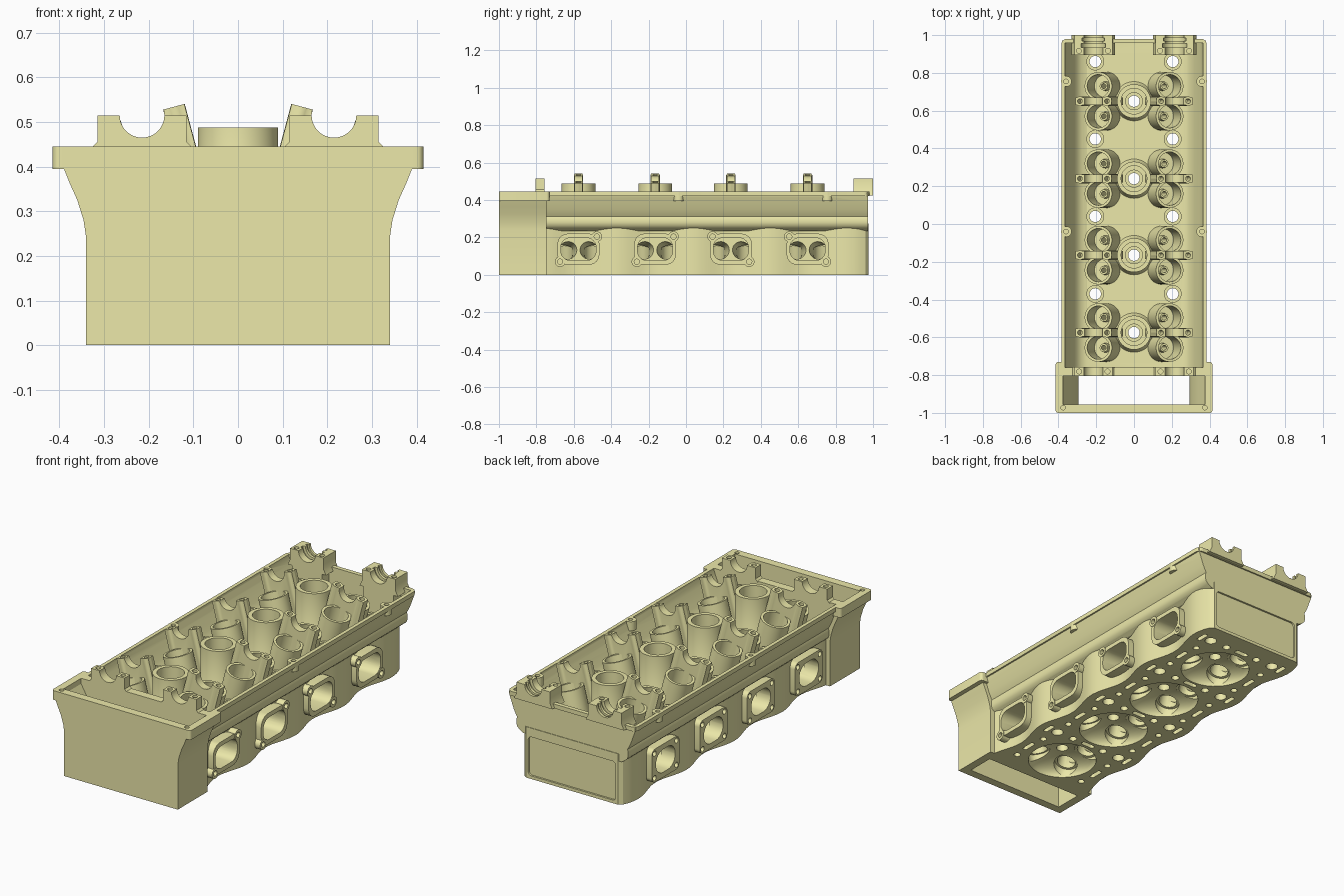
import bpy, bmesh, math
from mathutils import Vector, Matrix

if "Cube" in bpy.data.objects:
    bpy.data.objects.remove(bpy.data.objects["Cube"])

mat = bpy.data.materials.new("casting_yellow")
mat.diffuse_color = (0.84, 0.81, 0.40, 1)
mat.use_nodes = True
mat.node_tree.nodes["Principled BSDF"].inputs["Base Color"].default_value = mat.diffuse_color
TILT = math.radians(15)
CYL = [-0.575, -0.165, 0.24, 0.65]      # cylinder centres along y
BOLT = [-0.37, 0.04, 0.45, 0.86]        # head bolt rows
CAM = (0.215, 0.515)                    # cam axis in x, z


def make(bm, name):
    bmesh.ops.recalc_face_normals(bm, faces=bm.faces)
    me = bpy.data.meshes.new(name)
    bm.to_mesh(me)
    bm.free()
    ob = bpy.data.objects.new(name, me)
    bpy.context.scene.collection.objects.link(ob)
    return ob


def prism(pts, axis, a, b, name="piece"):
    put = {"x": lambda u, v, w: (w, u, v), "y": lambda u, v, w: (u, w, v),
           "z": lambda u, v, w: (u, v, w)}[axis]
    bm = bmesh.new()
    lo = [bm.verts.new(put(u, v, a)) for u, v in pts]
    hi = [bm.verts.new(put(u, v, b)) for u, v in pts]
    bm.faces.new(lo)
    bm.faces.new(hi[::-1])
    n = len(pts)
    for i in range(n):
        bm.faces.new((lo[i], lo[(i + 1) % n], hi[(i + 1) % n], hi[i]))
    return make(bm, name)


def cyl(p, q, r, r2=None, seg=32):
    p, q = Vector(p), Vector(q)
    rot = (q - p).to_track_quat("Z", "Y").to_matrix().to_4x4()
    bm = bmesh.new()
    bmesh.ops.create_cone(bm, cap_ends=True, segments=seg, radius1=r, radius2=r2 or r,
                          depth=(q - p).length, matrix=Matrix.Translation((p + q) / 2) @ rot)
    return make(bm, "piece")


def dome(c, size):
    bm = bmesh.new()
    bmesh.ops.create_uvsphere(bm, u_segments=40, v_segments=20, radius=1,
                              matrix=Matrix.Translation(c) @ Matrix.Diagonal((*size, 1)))
    return make(bm, "piece")


def rrect(cu, cv, hu, hv, r, n=6):
    pts = []
    for k, (su, sv) in enumerate([(1, 1), (-1, 1), (-1, -1), (1, -1)]):
        for i in range(n + 1):
            t = (k + i / n) * math.pi / 2
            pts.append((cu + su * (hu - r) + r * math.cos(t), cv + sv * (hv - r) + r * math.sin(t)))
    return pts


def sym(half):
    return half + [(-u, v) for u, v in reversed(half)]


def boolean(target, parts, op):
    col = bpy.data.collections.new("cutters")
    bpy.context.scene.collection.children.link(col)
    for p in parts:
        bpy.context.scene.collection.objects.unlink(p)
        col.objects.link(p)
        p.hide_render = True
    m = target.modifiers.new("bool", "BOOLEAN")
    m.operation, m.solver, m.operand_type, m.collection = op, "MANIFOLD", "COLLECTION", col
    bpy.context.view_layer.objects.active = target
    bpy.ops.object.modifier_apply(modifier=m.name)
    for p in parts:
        bpy.data.objects.remove(p)
    bpy.data.collections.remove(col)


def axis_pt(s, y, u, w):
    """Point in the tilted valve frame: u across, w along the valve axis from the cam centre."""
    c, n = math.cos(TILT), math.sin(TILT)
    return (s * (CAM[0] + u * c + w * n), y, CAM[1] - u * n + w * c)


# Outer casting: timing case, wavy lower body, flared tray, rim lips
head = prism(sym([(0.34, 0), (0.34, 0.24), (0.346, 0.28), (0.36, 0.325), (0.378, 0.365), (0.39, 0.395),
                  (0.39, 0.445)]), "y", -1, -0.745, "cylinder_head")
wave = []
for i in range(65):
    y = -0.78 + 1.71 * i / 64
    wave.append((0.298 + 0.02 * math.cos(2 * math.pi * (y - 0.04) / 0.41), y))
wave += [(0.295, 0.96), (0.275, 0.975)]
solids = [
    prism(sym(wave), "z", 0, 0.275),
    prism(sym([(0.295, 0.235), (0.318, 0.25), (0.33, 0.262), (0.335, 0.28), (0.334, 0.30), (0.33, 0.312),
               (0.338, 0.325), (0.35, 0.35), (0.363, 0.385), (0.376, 0.42), (0.38, 0.44)]), "y", -0.78, 0.972),
    prism(rrect(0, 0.115, 0.385, 0.865, 0.03), "z", 0.422, 0.445),
    prism(rrect(0, -0.87, 0.415, 0.13, 0.015), "z", 0.432, 0.445)]
for s in (1, -1):
    solids.append(prism(rrect(s * 0.38, -0.865, 0.035, 0.135, 0.015), "z", 0.395, 0.445))
    for y in (-0.04, 0.755):
        solids.append(cyl((s * 0.358, y, 0.395), (s * 0.358, y, 0.445), 0.028))

# Port flanges: two diagonal ears on the right, four corners on the left
flange_holes = []
for i, c in enumerate(CYL):
    d = 1 if i < 2 else -1
    solids.append(prism(rrect(c, 0.137, 0.112, 0.083, 0.055), "x", 0.2, 0.333))
    solids.append(prism(rrect(c, 0.137, 0.118, 0.09, 0.03), "x", -0.2, -0.333))
    for e in (1, -1):
        y, z = c + e * d * 0.098, 0.137 + e * 0.067
        solids.append(cyl((0.2, y, z), (0.336, y, z), 0.028))
        flange_holes.append(cyl((0.29, y, z), (0.4, y, z), 0.014, seg=20))
        for f in (1, -1):
            y, z = c + e * 0.094, 0.137 + f * 0.066
            flange_holes.append(cyl((-0.29, y, z), (-0.4, y, z), 0.014, seg=20))
boolean(head, solids, "UNION")

# Open tray, timing chain well, rear panel recess
boolean(head, [
    prism(sym([(0.25, 0.27), (0.28, 0.28), (0.302, 0.30), (0.32, 0.33), (0.352, 0.40), (0.365, 0.435),
               (0.365, 0.6)]), "y", -0.76, 0.957),
    prism(sym([(0.295, -0.1), (0.295, 0.24), (0.305, 0.29), (0.34, 0.355), (0.375, 0.415), (0.375, 0.6)]),
          "y", -0.955, -0.805),
    prism(rrect(0, 0.122, 0.262, 0.105, 0.02), "y", 0.965, 1.1)], "DIFFERENCE")

# Towers inside the tray: spark plug tubes, lifter tubes, bolt and rim bosses
towers = []
for c in CYL:
    towers.append(cyl((0, c, 0.24), (0, c, 0.488), 0.09, seg=48))
    towers.append(cyl((0, c, 0.25), (0, c, 0.295), 0.115, 0.09, seg=48))
    for s in (1, -1):
        for e in (1, -1):
            towers.append(cyl(axis_pt(s, c + e * 0.08, 0, -0.265), axis_pt(s, c + e * 0.08, 0, -0.1), 0.075))
for s in (1, -1):
    for y in BOLT:
        towers.append(cyl((s * 0.205, y, 0.25), (s * 0.205, y, 0.30), 0.047))
    for y in (-0.04, 0.755):
        towers.append(cyl((s * 0.358, y, 0.395), (s * 0.358, y, 0.445), 0.028))
boolean(head, towers, "UNION")

# Bores: plug wells, chambers, valve seats, lifters, ports
cuts = flange_holes
for c in CYL:
    cuts += [cyl((0, c, 0.20), (0, c, 0.6), 0.068, seg=48), cyl((0, c, 0.13), (0, c, 0.3), 0.045),
             cyl((0, c, 0), (0, c, 0.3), 0.03), dome((0, c, 0), (0.175, 0.175, 0.075))]
    cuts.append(prism(rrect(c, 0.137, 0.094, 0.06, 0.05), "x", 0.2, 0.5))
    cuts.append(prism(rrect(c, 0.137, 0.082, 0.062, 0.06), "x", -0.5, -0.2))
    for s in (1, -1):
        for e in (1, -1):
            y = c + e * 0.08
            cuts += [cyl(axis_pt(s, y, 0, -0.25), axis_pt(s, y, 0, 0), 0.061),
                     cyl(axis_pt(s, y, 0, -0.35), axis_pt(s, y, 0, -0.2), 0.014, seg=16),
                     cyl(axis_pt(s, y, 0, -0.52), axis_pt(s, y, 0, -0.47), 0.06),
                     cyl(axis_pt(s, y, 0, -0.48), axis_pt(s, y, 0, -0.38), 0.047),
                     cyl((s * 0.24, c + e * 0.046, 0.137), (s * 0.105, y, 0.115), 0.046)]
# Head bolt holes, rim holes, coolant slots in the bottom deck
for s in (1, -1):
    for y in BOLT:
        cuts += [cyl((s * 0.205, y, -0.1), (s * 0.205, y, 0.5), 0.03),
                 cyl((s * 0.10, y, -0.1), (s * 0.10, y, 0.06), 0.02, seg=20),
                 prism(rrect(s * 0.262, y, 0.012, 0.035, 0.011), "z", -0.1, 0.05)]
    for c in CYL:
        cuts.append(prism(rrect(s * 0.225, c, 0.012, 0.04, 0.011), "z", -0.1, 0.05))
        for e in (1, -1):
            cuts.append(cyl((s * 0.215, c + e * 0.105, -0.1), (s * 0.215, c + e * 0.105, 0.05), 0.017, seg=20))
    for x, y in ((0.36, -0.04), (0.36, 0.755), (0.375, -0.972)):
        cuts.append(cyl((s * x, y, 0.40), (s * x, y, 0.5), 0.012, seg=20))
for y in BOLT:
    cuts.append(prism(rrect(0, y, 0.04, 0.013, 0.012), "z", -0.1, 0.05))
boolean(head, cuts, "DIFFERENCE")
finished = [head]

# Valve guides standing in the lifter bores
for s, side in ((1, "right"), (-1, "left")):
    for c in CYL:
        for e in (1, -1):
            y = c + e * 0.08
            g = cyl(axis_pt(s, y, 0, -0.26), axis_pt(s, y, 0, -0.21), 0.026, 0.022, 20)
            boolean(g, [cyl(axis_pt(s, y, 0, -0.3), axis_pt(s, y, 0, -0.2), 0.013, seg=16)], "DIFFERENCE")
            g.name = "valve_guide_" + side
            finished.append(g)


# Cam bearing saddles
def saddle(name, s, y0, y1, h, depth, tilted=False, r=0.05):
    arc = [(r * math.cos(t), -r * math.sin(t)) for t in [math.pi * i / 24 for i in range(25)]]
    pts = [(h, -depth), (h, 0)] + arc + [(-h, 0), (-h, -depth)]
    if not tilted:
        pts = [(h + 0.015, -depth), (h, 0.015 - min(depth, 0.075))] + pts[1:-1] + \
              [(-h, 0.015 - min(depth, 0.075)), (-h - 0.015, -depth)]
        pts = [(s * (CAM[0] + u), CAM[1] + w) for u, w in pts]
    else:
        pts = [(p[0], p[2]) for p in (axis_pt(s, 0, u, w) for u, w in pts)]
    ob = prism(pts, "y", y0, y1, name)
    finished.append(ob)
    return ob


for s, side in ((1, "right"), (-1, "left")):
    for c in CYL:
        ob = saddle("cam_saddle_" + side, s, c - 0.021, c + 0.021, 0.098, 0.235, True)
        boolean(ob, [cyl(axis_pt(s, c, u, -0.23), axis_pt(s, c, u, 0), 0.025) for u in (-0.074, 0.074)], "UNION")
        boolean(ob, [cyl(axis_pt(s, c, u, -0.07), axis_pt(s, c, u, 0.1), 0.013, seg=20)
                     for u in (-0.074, 0.074)], "DIFFERENCE")
    ob = saddle("front_cam_saddle_" + side, s, -0.805, -0.757, 0.1, 0.075)
    boolean(ob, [cyl((s * x, -0.781, 0.46), (s * x, -0.781, 0.6), 0.013, seg=20) for x in (0.14, 0.29)],
            "DIFFERENCE")
    ob = saddle("rear_cam_saddle_" + side, s, 0.895, 1.0, 0.1, 0.09)
    boolean(ob, [prism([(s * 0.125, 0.28), (s * 0.305, 0.28), (s * 0.305, 0.44), (s * 0.125, 0.44)],
                       "y", 0.895, 0.965)], "UNION")
    boolean(ob, [cyl((s * CAM[0], 0.935, CAM[1]), (s * CAM[0], 0.955, CAM[1]), 0.065),
                 cyl((s * CAM[0], 0.97, CAM[1]), (s * CAM[0], 0.985, CAM[1]), 0.06)]
            + [cyl((s * x, 0.917, 0.46), (s * x, 0.917, 0.6), 0.013, seg=20) for x in (0.138, 0.292)],
            "DIFFERENCE")

# Finish: colour and shading
bpy.ops.object.select_all(action="DESELECT")
for ob in finished:
    ob.data.materials.clear()
    ob.data.materials.append(mat)
    ob.select_set(True)
bpy.context.view_layer.objects.active = head
bpy.ops.object.shade_smooth_by_angle(angle=math.radians(30))
